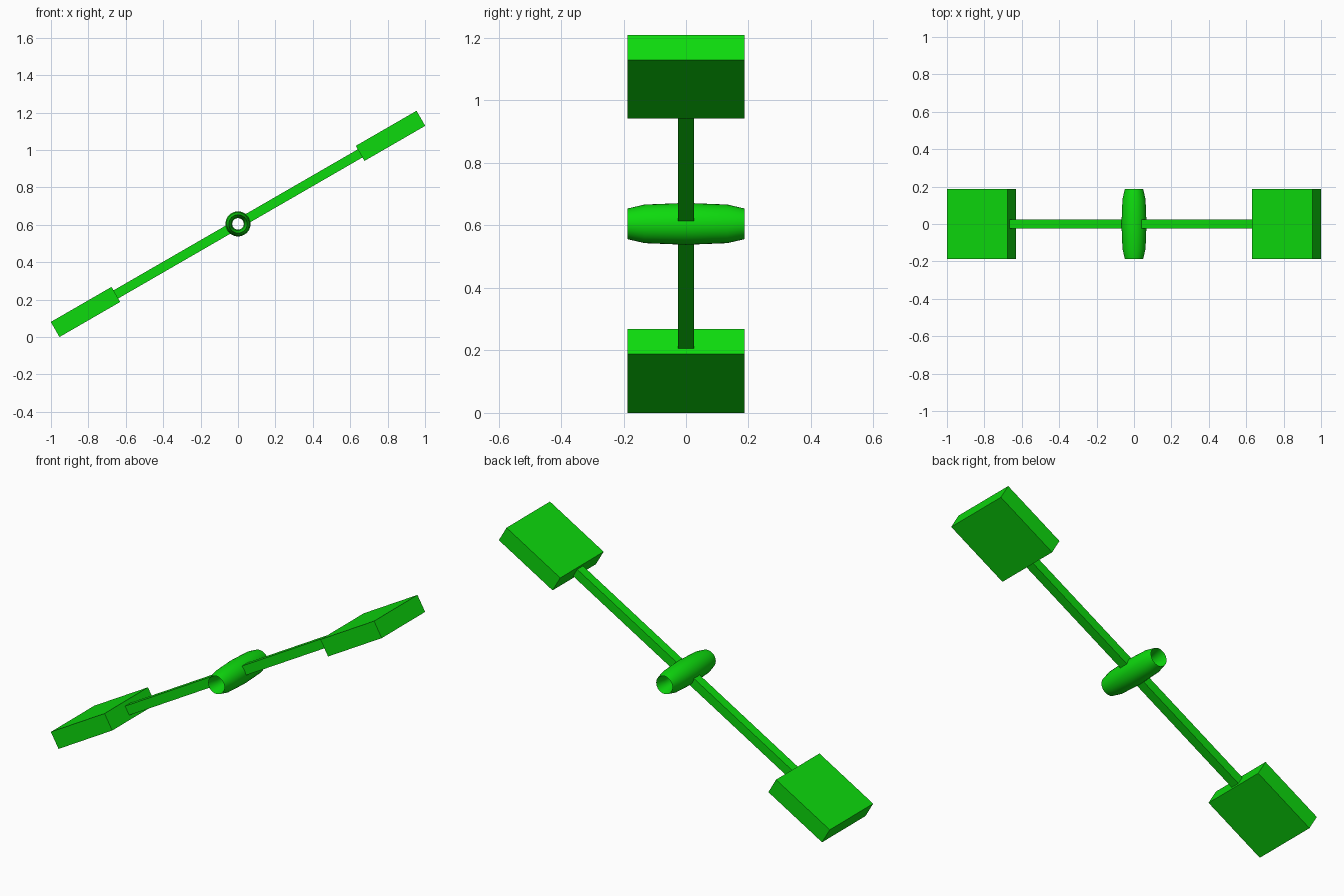
import bpy
import bmesh
from math import radians, sin, cos, pi
from mathutils import Matrix, Vector

if "Cube" in bpy.data.objects:
    bpy.data.objects.remove(bpy.data.objects["Cube"])

HUB_Z = 0.605
TILT = radians(30)
WIDTH = 0.375

green = bpy.data.materials.new("bright_green")
green.use_nodes = True
colour = (0.004, 0.7, 0.004, 1)
green.diffuse_color = colour
green.node_tree.nodes["Principled BSDF"].inputs["Base Color"].default_value = colour


def finish(name, bm):
    bmesh.ops.recalc_face_normals(bm, faces=bm.faces)
    mesh = bpy.data.meshes.new(name)
    bm.to_mesh(mesh)
    bm.free()
    mesh.materials.append(green)
    obj = bpy.data.objects.new(name, mesh)
    bpy.context.collection.objects.link(obj)
    return obj


def arm_box(name, start, end, width, thick, side):
    """Box lying along the tilted arm, from start to end out of the hub."""
    bm = bmesh.new()
    bmesh.ops.create_cube(bm, size=1)
    place = (Matrix.Translation((0, 0, HUB_Z))
             @ Matrix.Rotation(-TILT, 4, "Y")
             @ Matrix.Translation((side * (start + end) / 2, 0, 0))
             @ Matrix.Diagonal((end - start, width, thick, 1)))
    bm.transform(place)
    return finish(name, bm)


# Rods and square paddles on both sides
for label, side in (("left", 1), ("right", -1)):
    arm_box(label + "_rod", 0.048, 0.757, 0.05, 0.05, side)
    arm_box(label + "_paddle", 0.754, 1.129, WIDTH, 0.093, side)

# Hollow hub: a ring stretched along its axle
RING, TUBE, AROUND, SECTION = 0.049, 0.018, 32, 8
bm = bmesh.new()
loop = []
for i in range(SECTION):
    a = 2 * pi * i / SECTION
    loop.append(bm.verts.new((RING + TUBE * cos(a), WIDTH / 2 * sin(a), HUB_Z)))
edges = [bm.edges.new((loop[i], loop[(i + 1) % SECTION])) for i in range(SECTION)]
bmesh.ops.spin(bm, geom=loop + edges, cent=Vector((0, 0, HUB_Z)),
               axis=Vector((0, 1, 0)), angle=2 * pi, steps=AROUND)
bmesh.ops.remove_doubles(bm, verts=bm.verts, dist=0.0005)
hub = finish("hub", bm)
bpy.ops.object.select_all(action="DESELECT")
hub.select_set(True)
bpy.context.view_layer.objects.active = hub
bpy.ops.object.shade_smooth_by_angle(angle=radians(30))
